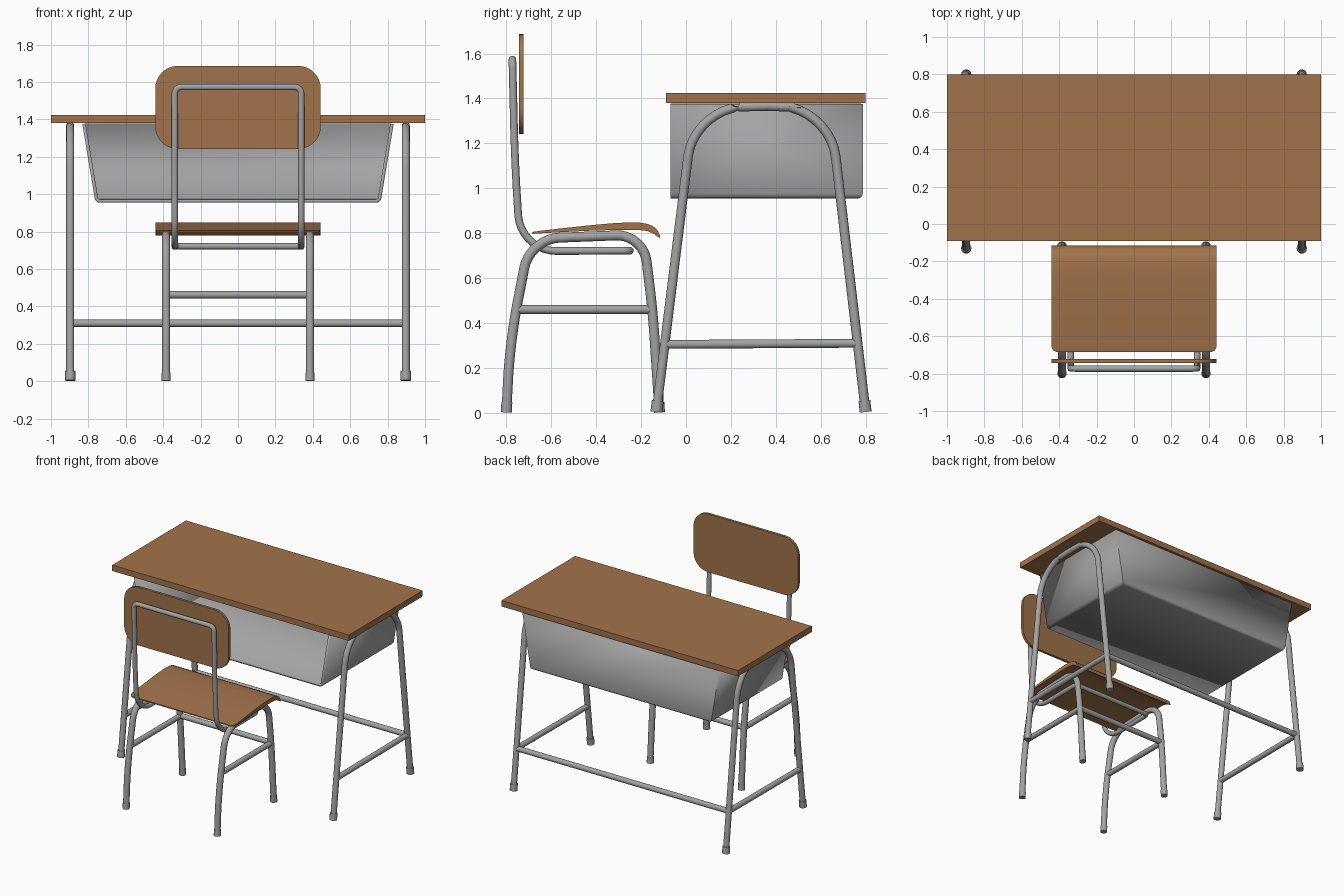
import bpy, bmesh, math
from mathutils import Vector

if "Cube" in bpy.data.objects:
    bpy.data.objects.remove(bpy.data.objects["Cube"])


def material(name, rgb):
    m = bpy.data.materials.new(name)
    m.diffuse_color = (*rgb, 1)
    m.use_nodes = True
    m.node_tree.nodes["Principled BSDF"].inputs["Base Color"].default_value = m.diffuse_color
    return m


WOOD = material("brown wood", (0.36, 0.17, 0.07))
METAL = material("grey metal", (0.37, 0.37, 0.37))


def finish(ob, mat, angle=35):
    ob.data.materials.clear()
    ob.data.materials.append(mat)
    bpy.ops.object.select_all(action='DESELECT')
    ob.select_set(True)
    bpy.context.view_layer.objects.active = ob
    bpy.ops.object.shade_smooth_by_angle(angle=math.radians(angle))
    return ob


def mesh_object(name, bm, mat):
    bmesh.ops.recalc_face_normals(bm, faces=bm.faces)
    me = bpy.data.meshes.new(name)
    bm.to_mesh(me)
    bm.free()
    ob = bpy.data.objects.new(name, me)
    bpy.context.collection.objects.link(ob)
    return finish(ob, mat)


def rounded(points, cyclic=False, steps=9):
    """Points are (vector, corner length); corners become smooth arcs."""
    out = []
    n = len(points)
    for i, (p, d) in enumerate(points):
        p = Vector(p)
        if d == 0 or (not cyclic and i in (0, n - 1)):
            out.append(p)
            continue
        a = p + (Vector(points[i - 1][0]) - p).normalized() * d
        b = p + (Vector(points[(i + 1) % n][0]) - p).normalized() * d
        c1, c2 = a.lerp(p, 0.55), b.lerp(p, 0.55)
        for k in range(steps + 1):
            t = k / steps
            s = 1 - t
            out.append(a * s**3 + c1 * 3 * s * s * t + c2 * 3 * s * t * t + b * t**3)
    return out


def tube(name, points, radius, cyclic=False):
    path = rounded(points, cyclic)
    cu = bpy.data.curves.new(name, 'CURVE')
    cu.dimensions = '3D'
    cu.bevel_depth = radius
    cu.bevel_resolution = 5
    cu.use_fill_caps = True
    sp = cu.splines.new('POLY')
    sp.points.add(len(path) - 1)
    for q, p in zip(sp.points, path):
        q.co = (*p, 1)
    sp.use_cyclic_u = cyclic
    ob = bpy.data.objects.new(name, cu)
    bpy.context.collection.objects.link(ob)
    bpy.ops.object.select_all(action='DESELECT')
    ob.select_set(True)
    bpy.context.view_layer.objects.active = ob
    bpy.ops.object.convert(target='MESH')
    return finish(bpy.context.view_layer.objects.active, METAL)


def leg_arch(name, x, profile, radius, foot_radius, foot_height):
    pts = [((x, y, z), d) for y, z, d in profile]
    tube(name, pts, radius)
    # Foot caps at both ends, following the leg direction
    for tag, (e, n) in (("rear", (pts[0][0], pts[1][0])), ("front", (pts[-1][0], pts[-2][0]))):
        e = Vector(e)
        tip = e + (Vector(n) - e).normalized() * foot_height
        tube(f"{name}_{tag}_foot", [(e, 0), (tip, 0)], foot_radius)


# Desk top
bm = bmesh.new()
bmesh.ops.create_cube(bm, size=1)
for v in bm.verts:
    v.co = (v.co.x * 2, v.co.y * 0.89 + 0.355, v.co.z * 0.045 + 1.4025)
mesh_object("desk_top", bm, WOOD)

# Book tray: tapered shell, open at the front and top
bm = bmesh.new()
ring = [[bm.verts.new((x, y, z)) for x, z in ((-0.832, 1.375), (-0.762, 0.955), (0.762, 0.955), (0.832, 1.375))]
        for y in (-0.07, 0.787)]
f, b = ring
for i in range(3):
    bm.faces.new((f[i], f[i + 1], b[i + 1], b[i]))
bm.faces.new(b)
bottom = [e for e in bm.edges if all(v.co.z < 1 for v in e.verts) and len(e.link_faces) == 2]
bmesh.ops.bevel(bm, geom=bottom, offset=0.022, segments=4, profile=0.5, affect='EDGES')
tray = mesh_object("book_tray", bm, METAL)
if sum(p.normal.z * p.area for p in tray.data.polygons) > 0:
    tray.data.flip_normals()
mod = tray.modifiers.new("wall", 'SOLIDIFY')
mod.thickness = 0.018
mod.offset = -1
bpy.ops.object.modifier_apply(modifier="wall")

# Desk frame
DESK = [(-0.132, 0.004, 0), (0.035, 1.35, 0.21), (0.30, 1.366, 0.08),
        (0.42, 1.366, 0.08), (0.642, 1.35, 0.21), (0.80, 0.004, 0)]
for side, x in (("left", -0.897), ("right", 0.897)):
    leg_arch("desk_legs_" + side, x, DESK, 0.0215, 0.027, 0.05)
    tube("desk_side_bar_" + side, [((x, -0.092, 0.305), 0), ((x, 0.763, 0.31), 0)], 0.02)
tube("desk_long_bar", [((-0.897, 0.763, 0.31), 0), ((0.897, 0.763, 0.31), 0)], 0.02)

# Chair frame
CHAIR = [(-0.80, 0.002, 0), (-0.783, 0.32, 0.16), (-0.695, 0.775, 0.13),
         (-0.19, 0.795, 0.12), (-0.148, 0.45, 0.1), (-0.118, 0.002, 0)]
for side, x in (("left", -0.385), ("right", 0.385)):
    leg_arch("chair_legs_" + side, x, CHAIR, 0.0225, 0.025, 0.045)
    tube("chair_side_bar_" + side, [((x, -0.755, 0.46), 0), ((x, -0.15, 0.46), 0)], 0.02)
tube("chair_cross_bar", [((-0.385, -0.15, 0.463), 0), ((0.385, -0.15, 0.463), 0)], 0.02)

# Back support: one closed bent tube
BACK = [(-0.773, 1.573, 0.035), (-0.762, 1.12, 0.15), (-0.737, 0.72, 0.16), (-0.25, 0.722, 0.03)]
loop = [((-0.338, y, z), d) for y, z, d in BACK]
loop += [((0.338, y, z), d) for y, z, d in reversed(BACK)]
tube("back_support", loop, 0.017, cyclic=True)

# Backrest: rounded panel
bm = bmesh.new()
outline = rounded([((x, -0.743, z), 0.12) for x, z in
                   ((-0.442, 1.242), (0.442, 1.242), (0.442, 1.686), (-0.442, 1.686))], True)
face = bm.faces.new([bm.verts.new(p) for p in outline])
ext = bmesh.ops.extrude_face_region(bm, geom=[face])
bmesh.ops.translate(bm, vec=(0, 0.02, 0), verts=[v for v in ext["geom"] if isinstance(v, bmesh.types.BMVert)])
mesh_object("backrest", bm, WOOD)

# Seat: stations of (y, bottom z, top z, half width), curling down at the front
SEAT = [(-0.684, 0.797, 0.805, 0.415), (-0.676, 0.798, 0.807, 0.432), (-0.655, 0.799, 0.81, 0.442),
        (-0.55, 0.805, 0.822, 0.442), (-0.43, 0.811, 0.835, 0.442), (-0.33, 0.814, 0.844, 0.442),
        (-0.26, 0.815, 0.848, 0.442), (-0.205, 0.814, 0.847, 0.442), (-0.17, 0.809, 0.841, 0.442),
        (-0.145, 0.798, 0.83, 0.442), (-0.128, 0.786, 0.815, 0.442), (-0.116, 0.779, 0.79, 0.442)]
bm = bmesh.new()
rows = [[bm.verts.new(c) for c in ((-w, y, lo), (w, y, lo), (w, y, hi), (-w, y, hi))]
        for y, lo, hi, w in SEAT]
for a, b in zip(rows, rows[1:]):
    for i in range(4):
        j = (i + 1) % 4
        bm.faces.new((a[i], a[j], b[j], b[i]))
bm.faces.new(rows[0])
bm.faces.new(rows[-1])
mesh_object("seat", bm, WOOD)
